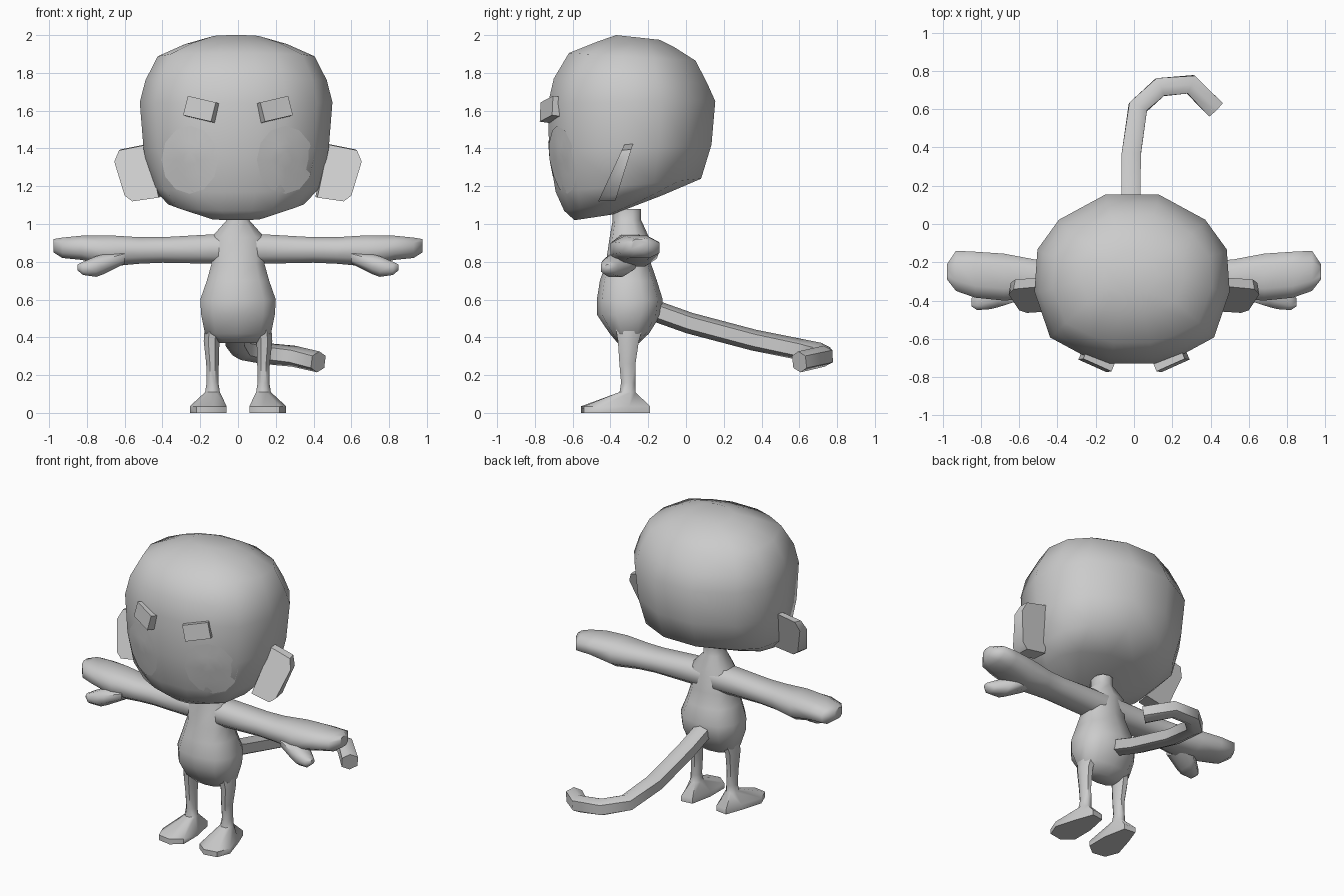
import bpy, bmesh, math
from mathutils import Vector, Matrix
from mathutils.bvhtree import BVHTree

cube = bpy.data.objects.get("Cube")
if cube:
    bpy.data.objects.remove(cube, do_unlink=True)

GREY = (0.6, 0.6, 0.6, 1)
grey = bpy.data.materials.new("plain grey")
grey.use_nodes = True
grey.diffuse_color = GREY
grey.node_tree.nodes["Principled BSDF"].inputs["Base Color"].default_value = GREY


def finish(name, bm, angle=60):
    bmesh.ops.recalc_face_normals(bm, faces=bm.faces)
    me = bpy.data.meshes.new(name)
    bm.to_mesh(me)
    bm.free()
    me.materials.append(grey)
    ob = bpy.data.objects.new(name, me)
    bpy.context.collection.objects.link(ob)
    bpy.ops.object.select_all(action='DESELECT')
    ob.select_set(True)
    bpy.context.view_layer.objects.active = ob
    bpy.ops.object.shade_smooth_by_angle(angle=math.radians(angle))
    return ob


def loft(name, rings, angle=60):
    """Skin a list of equal-length point rings and cap both ends."""
    bm = bmesh.new()
    loops = [[bm.verts.new(p) for p in r] for r in rings]
    n = len(loops[0])
    for a, b in zip(loops, loops[1:]):
        for i in range(n):
            j = (i + 1) % n
            bm.faces.new((a[i], a[j], b[j], b[i]))
    bm.faces.new(loops[0])
    bm.faces.new(loops[-1])
    return finish(name, bm, angle)


def mirrored(ob, name):
    """Copy an object to the other side of x = 0."""
    bm = bmesh.new()
    bm.from_mesh(ob.data)
    bmesh.ops.scale(bm, vec=(-1, 1, 1), verts=bm.verts)
    return finish(name, bm)


def oval(n=8, power=0.8):
    """Unit rounded polygon."""
    pts = []
    for i in range(n):
        t = 2 * math.pi * (i + 0.5) / n
        c, s = math.cos(t), math.sin(t)
        pts.append((math.copysign(abs(c) ** power, c), math.copysign(abs(s) ** power, s)))
    m = max(abs(p[0]) for p in pts)
    return [(a / m, b / m) for a, b in pts]


# Head: tilted rings of one rounded outline
half = [(.27, 1), (.75, .7), (.97, .35), (1, -.15), (.84, -.69), (.52, -.89), (.23, -1)]
outline = half + [(-x, y) for x, y in reversed(half)]
# half width, front y, front z, back y, back z
head_rings = [
    (.15, -.59, 1.02, -.39, 1.05), (.36, -.645, 1.07, -.13, 1.15),
    (.45, -.69, 1.17, .08, 1.24), (.49, -.725, 1.38, .135, 1.42),
    (.51, -.73, 1.64, .155, 1.65), (.48, -.70, 1.77, .11, 1.75),
    (.415, -.62, 1.905, .05, 1.865), (.27, -.47, 1.965, -.06, 1.935),
    (.14, -.37, 2.0, -.14, 1.975)]
rings = []
for w, fy, fz, by, bz in head_rings:
    ring = []
    for u, v in outline:
        t = (v + 1) / 2
        ring.append((u * w - .01, fy + (by - fy) * t, fz + (bz - fz) * t))
    rings.append(ring)
head = loft("head", rings)

# Eyes: thin discs laid on the face
tree = BVHTree.FromPolygons([v.co for v in head.data.vertices],
                            [p.vertices for p in head.data.polygons])
for side, cx in (("left", .25), ("right", -.255)):
    bm = bmesh.new()
    loops = []
    for s in (1, .75, .5, .25):
        loop = []
        for i in range(12):
            t = math.tau * i / 12
            hit = tree.ray_cast(Vector((cx + .15 * s * math.cos(t), -2, 1.34 + .18 * s * math.sin(t))),
                                Vector((0, 1, 0)))
            loop.append(bm.verts.new(hit[0] + Vector((0, -.004, 0))))
        loops.append(loop)
    for a, b in zip(loops, loops[1:]):
        for i in range(12):
            bm.faces.new((a[i], a[i - 1], b[i - 1], b[i]))
    bm.faces.new(loops[-1])
    finish(side + "_eye", bm)

# Eyebrows: slanted blocks
bm = bmesh.new()
bmesh.ops.create_cube(bm, size=1, matrix=Matrix.Translation((.19, -.705, 1.605))
                      @ Matrix.Rotation(math.radians(24), 4, 'Z')
                      @ Matrix.Rotation(math.radians(-12), 4, 'Y')
                      @ Matrix.Rotation(math.radians(-8), 4, 'X')
                      @ Matrix.Diagonal((.165, .075, .105, 1)))
brow = finish("left_eyebrow", bm)
mirrored(brow, "right_eyebrow")

# Ears: leaning plates
ear = [(.42, 1.14), (.56, 1.12), (.60, 1.15), (.655, 1.33), (.63, 1.39), (.48, 1.42)]
front = [(x, -.46 + (z - 1.13) * .46, z) for x, z in ear]
back = [(x - .01, y + .09 - (z - 1.13) * .15, z + .005) for x, y, z in front]
mirrored(loft("left_ear", [front, back], 40), "right_ear")

# Torso with neck: half width, front y, back y, z
loft("torso", [[(a * w, (f + b) / 2 + c * (b - f) / 2, z) for a, c in oval(10)] for w, f, b, z in (
    (.10, -.36, -.25, .37), (.175, -.40, -.20, .42), (.195, -.465, -.14, .52),
    (.20, -.465, -.13, .60), (.165, -.45, -.16, .70), (.14, -.42, -.19, .79),
    (.14, -.40, -.20, .93), (.06, -.385, -.24, 1.02), (.06, -.385, -.24, 1.08))])


def arm_part(name, rows):
    """Rows along x: x, front y, back y, low z, high z."""
    ob = loft(name, [[(x, (f + b) / 2 + c * (b - f) / 2, (lo + hi) / 2 + a * (hi - lo) / 2)
                      for a, c in oval(8)] for x, f, b, lo, hi in rows])
    mirrored(ob, name.replace("left", "right"))


# Arms with mitten hands, and thumbs
arm_part("left_arm", [
    (.0, -.39, -.20, .79, .945), (.14, -.39, -.20, .79, .945), (.40, -.385, -.195, .795, .93),
    (.52, -.39, -.185, .79, .93), (.68, -.40, -.155, .775, .94), (.83, -.385, -.145, .81, .938),
    (.93, -.35, -.14, .82, .928), (.977, -.29, -.21, .85, .92)])
arm_part("left_thumb", [
    (.60, -.40, -.25, .79, .86), (.71, -.435, -.27, .735, .84),
    (.75, -.445, -.30, .72, .83), (.82, -.45, -.36, .73, .80), (.85, -.43, -.39, .755, .785)])

# Legs with feet: sole, rim, then rings up the leg
sole = [(.255, -.45), (.21, -.30), (.17, -.19), (.09, -.20), (.06, -.35), (.06, -.50),
        (.13, -.555), (.22, -.54)]
rings = [[(x, y, z) for x, y in sole] for z in (0, .035)]
for x, y, w, d, z in ((.135, -.31, .042, .045, .11), (.135, -.305, .034, .042, .16),
                      (.135, -.31, .036, .046, .26), (.14, -.305, .045, .06, .38),
                      (.13, -.30, .05, .08, .46)):
    ring = []
    for i in range(8):
        t = math.radians(-22.5 + 45 * i)
        ring.append((x + w * math.cos(t), y + d * math.sin(t), z))
    rings.append(ring)
mirrored(loft("left_leg", rings, 50), "right_leg")

# Tail: six-sided tube along a bent path
path = [Vector(p) for p in (
    (-.015, -.22, .56), (-.015, .02, .475), (-.015, .36, .385), (.02, .61, .335),
    (.135, .715, .315), (.295, .73, .30), (.425, .60, .27))]
rings = []
for i, p in enumerate(path):
    d = (path[min(i + 1, len(path) - 1)] - path[max(i - 1, 0)]).normalized()
    across = d.cross(Vector((0, 0, 1))).normalized()
    up = across.cross(d)
    rings.append([p + (across * a + up * c) * .05 for a, c in oval(6)])
loft("tail", rings)
